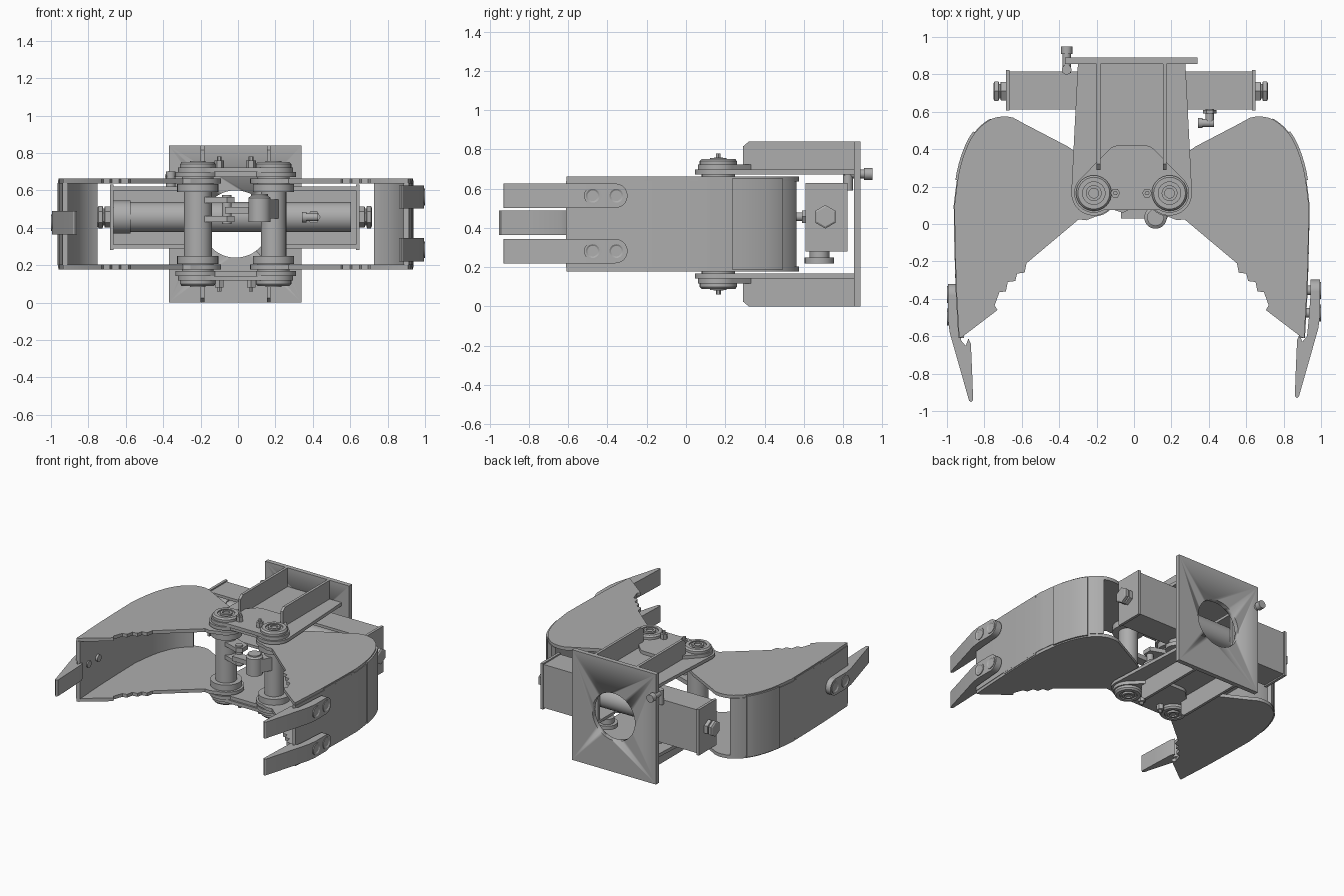
import bpy, bmesh, math
from mathutils import Vector, Matrix

if "Cube" in bpy.data.objects:
    bpy.data.objects.remove(bpy.data.objects["Cube"])

steel = bpy.data.materials.new("steel grey")
steel.diffuse_color = (0.42, 0.42, 0.42, 1)
steel.use_nodes = True
steel.node_tree.nodes["Principled BSDF"].inputs["Base Color"].default_value = steel.diffuse_color
MID = 0.42      # height of the symmetry plane
CX = -0.0125    # x of the mirror plane between the jaws
PINS = {"left": -0.215, "right": 0.19}
PY = 0.165


def finish(name, bm):
    bmesh.ops.recalc_face_normals(bm, faces=bm.faces)
    for f in bm.faces:
        f.smooth = True
    for e in bm.edges:
        e.smooth = len(e.link_faces) == 2 and e.calc_face_angle(0) < 0.5
    me = bpy.data.meshes.new(name)
    bm.to_mesh(me)
    bm.free()
    me.materials.append(steel)
    ob = bpy.data.objects.new(name, me)
    bpy.context.collection.objects.link(ob)
    return ob


def prism(name, pts, z0, z1):
    bm = bmesh.new()
    f = bm.faces.new([bm.verts.new((x, y, z0)) for x, y in pts])
    r = bmesh.ops.extrude_face_region(bm, geom=[f])
    vs = [v for v in r["geom"] if isinstance(v, bmesh.types.BMVert)]
    bmesh.ops.translate(bm, vec=(0, 0, z1 - z0), verts=vs)
    return finish(name, bm)


def box(name, x0, x1, y0, y1, z0, z1):
    return prism(name, [(x0, y0), (x1, y0), (x1, y1), (x0, y1)], z0, z1)


def lathe(name, prof, loc, axis="Z", n=32):
    """Closed solid of revolution; prof is (radius, height) along the axis."""
    bm = bmesh.new()
    rot = Vector((0, 0, 1)).rotation_difference(
        Vector({"X": (1, 0, 0), "Y": (0, 1, 0), "Z": (0, 0, 1), "-X": (-1, 0, 0), "-Z": (0, 0, -1)}[axis]))
    mat = Matrix.Translation(loc) @ rot.to_matrix().to_4x4()
    rings = []
    for r, h in prof:
        rings.append([bm.verts.new(mat @ Vector((r * math.cos(2 * math.pi * i / n),
                                                 r * math.sin(2 * math.pi * i / n), h))) for i in range(n)])
    for a, b in zip(rings, rings[1:]):
        for i in range(n):
            bm.faces.new((a[i], a[(i + 1) % n], b[(i + 1) % n], b[i]))
    bm.faces.new(rings[0])
    bm.faces.new(rings[-1])
    return finish(name, bm)


def cyl(name, loc, r, length, axis="Z", n=32):
    return lathe(name, [(r, 0), (r, length)], loc, axis, n)


def arc(cx, cy, r, a0, a1, n=14):
    return [(cx + r * math.cos(math.radians(a0 + (a1 - a0) * i / n)),
             cy + r * math.sin(math.radians(a0 + (a1 - a0) * i / n))) for i in range(n + 1)]


def spline(p, n=4):
    p = [Vector(q) for q in p]
    out = []
    for i in range(len(p) - 1):
        a, b, c, d = p[max(i - 1, 0)], p[i], p[i + 1], p[min(i + 2, len(p) - 1)]
        for k in range(n):
            t = k / n
            out.append(0.5 * (2 * b + (c - a) * t + (2 * a - 5 * b + 4 * c - d) * t * t
                              + (3 * b - a - 3 * c + d) * t ** 3))
    return [tuple(v) for v in out + [p[-1]]]


def both_z(fn, name, pts, z0, z1):
    """Part and its twin mirrored through the middle height."""
    fn("upper_" + name, pts, z0, z1)
    fn("lower_" + name, pts, 2 * MID - z1, 2 * MID - z0)


# Mounting plate with round opening
plate = box("mount_plate", -0.37, 0.34, 0.855, 0.89, 0, 0.84)
cutter = cyl("plate_hole_cutter", (CX, 0.8, MID), 0.18, 0.15, "Y", 48)
cutter.hide_render = True
cutter.hide_set(True)
mod = plate.modifiers.new("hole", "BOOLEAN")
mod.operation, mod.object, mod.solver = "DIFFERENCE", cutter, "EXACT"

# Frame side plates, pin reinforcement plates and ribs
L, R = PINS["left"], PINS["right"]
frame = [(0.275, 0.855), (-0.30, 0.855)] + arc(L, PY, 0.12, 176, 320) + arc(R, PY, 0.12, 220, 364)
both_z(prism, "frame_plate", frame, 0.672, 0.697)
pad = arc(CX + 0.07, 0.35, 0.07, 45, 90, 6) + arc(CX - 0.07, 0.35, 0.07, 90, 135, 6) \
    + arc(L, PY, 0.105, 140, 300) + arc(R, PY, 0.105, 240, 400)
both_z(prism, "pin_plate", pad, 0.697, 0.722)
for side, x in (("left", -0.19), ("right", 0.165)):
    for lvl, s in (("upper", 1), ("lower", -1)):
        bm = bmesh.new()
        prof = [(0.855, 0.27), (0.855, 0.42), (0.32, 0.42), (0.29, 0.395), (0.29, 0.27)]
        f = bm.faces.new([bm.verts.new((x - 0.01, y, MID + s * z)) for y, z in prof])
        r = bmesh.ops.extrude_face_region(bm, geom=[f])
        bmesh.ops.translate(bm, vec=(0.02, 0, 0), verts=[v for v in r["geom"] if isinstance(v, bmesh.types.BMVert)])
        finish(f"{lvl}_{side}_rib", bm)

# Hinge pins, sleeves, bushes and keeper bolts
for side, x in PINS.items():
    cyl(f"{side}_hinge_sleeve", (x, PY, 0.2), 0.075 if side == "left" else 0.068, 0.44)
    for lvl, ax in (("upper", "Z"), ("lower", "-Z")):
        nm = f"{lvl}_{side}_"
        lathe(nm + "hinge_bush", [(0.11, 0.17), (0.11, 0.215), (0.085, 0.215), (0.085, 0.277), (0.095, 0.277),
              (0.095, 0.32), (0.085, 0.332), (0.06, 0.332), (0.06, 0.322), (0.042, 0.322), (0.042, 0.336),
              (0.026, 0.336), (0.026, 0.326)], (x, PY, MID), ax)
        bx = -0.1 if side == "left" else 0.07
        lathe(nm + "keeper_bolt", [(0.026, 0.3), (0.026, 0.34), (0.013, 0.34), (0.013, 0.36)], (bx, PY, MID), ax, 6)

# Jaws: cheek plates with gripping steps, and curved back shell
back = spline([(0.62, 0.568), (0.67, 0.575), (0.74, 0.56), (0.81, 0.505), (0.865, 0.42), (0.91, 0.28), (0.935, 0.1)])
tip = [(0.932, -0.1), (0.925, -0.35), (0.91, -0.61)]
steps = [(0.895, -0.605), (0.705, -0.46), (0.72, -0.435), (0.695, -0.365), (0.66, -0.36), (0.65, -0.31), (0.61, -0.305),
         (0.60, -0.265), (0.56, -0.26), (0.55, -0.21), (0.27, 0.025), (0.23, 0.02)]
cheek = [(0.33, 0.415), (0.56, 0.535)] + back + tip + steps + arc(R, PY, 0.125, 265, 130)
outer = [p for p in back if p[0] > 0.73] + tip


def offset(path, d):
    out = []
    for i, p in enumerate(path):
        a, b = Vector(path[max(i - 1, 0)]), Vector(path[min(i + 1, len(path) - 1)])
        t = (b - a).normalized()
        out.append((p[0] + t.y * d, p[1] - t.x * d))
    return out


shell = offset(outer, -0.004) + offset(outer, 0.026)[::-1]
wear = [p for p in offset(back, -0.012) if 0.22 < p[1] < 0.5 and p[0] > 0.7]
wear = wear + offset(wear, 0.012)[::-1]
lip = [(0.938, 0.06), (0.936, -0.1), (0.93, -0.29), (0.92, -0.29), (0.92, 0.06)]
for side in PINS:
    m = (lambda p: p) if side == "right" else (lambda p: [(2 * CX - x, y) for x, y in p])
    both_z(prism, side + "_jaw_cheek", m(cheek), 0.637, 0.662)
    prism(side + "_jaw_shell", m(shell), 0.2, 0.64)
    prism(side + "_jaw_wear_strip", m(wear), 0.187, 0.653)
    prism(side + "_jaw_side_plate", m(lip), 0.187, 0.653)

# Bolted teeth: two on the right jaw, one on the left
tooth = [(0.995, -0.36), (0.995, -0.49), (0.985, -0.56), (0.882, -0.922), (0.872, -0.931), (0.86, -0.92),
         (0.865, -0.78), (0.872, -0.62), (0.885, -0.59), (0.9, -0.63), (0.925, -0.6), (0.935, -0.5), (0.945, -0.36)]
for nm, s, z, dy in (("right_upper", 1, 0.564, 0), ("right_lower", 1, 0.282, 0), ("left_middle", -1, 0.427, -0.022)):
    ax = "X" if s > 0 else "-X"
    prism(nm + "_tooth", [(s * x, y + dy) for x, y in tooth], z - 0.062, z + 0.062)
    cyl(nm + "_tooth_heel", (s * 0.945, -0.36 + dy, z), 0.062, 0.05, ax)
    for k, y in enumerate((-0.355, -0.475)):
        lathe(f"{nm}_tooth_bolt_{k + 1}", [(0.025, -0.09), (0.025, -0.02), (0.045, -0.02), (0.045, 0.005), (0.035, 0.005), (0.027, 0.0)],
              (s * 0.995, y + dy, z), ax, 24)

# Cylinder housing: two channels open to the front, end plates outside
CY, CZ = 0.71, 0.457
for side, x0, x1, e in (("left", -0.685, -0.2, -0.685), ("right", 0.17, 0.65, 0.63)):
    box(side + "_housing_back", x0, x1, 0.795, 0.815, 0.29, 0.62)
    box(side + "_housing_top", x0, x1, 0.612, 0.815, 0.6, 0.62)
    box(side + "_housing_bottom", x0, x1, 0.612, 0.815, 0.29, 0.31)
    box(side + "_housing_end", e, e + 0.02, 0.608, 0.824, 0.28, 0.63)

# Hydraulic cylinder with end nuts
lathe("hydraulic_cylinder", [(0.088, -0.67), (0.088, -0.575), (0.08, -0.575), (0.08, 0.605)], (0, CY, CZ), "X", 40)
for side, x, ax in (("left", -0.685, "-X"), ("right", 0.65, "X")):
    lathe(side + "_end_nut", [(0.057, 0), (0.057, 0.027), (0.045, 0.03), (0.045, 0.036), (0.06, 0.039),
                              (0.06, 0.06), (0.05, 0.066)], (x, CY, CZ), ax, 6)

# Trunnion pins under the housing
for side, x in PINS.items():
    lathe(side + "_trunnion", [(0.075, 0), (0.075, 0.03), (0.05, 0.03), (0.05, 0.07)], (x, 0.68, 0.22))

# Hose fittings
cyl("front_fitting_stem", (0.405, 0.54, CZ), 0.022, 0.1, "Y", 16)
cyl("front_fitting_nut", (0.405, 0.59, CZ), 0.036, 0.02, "Y", 6)
cyl("front_fitting_elbow", (0.36, 0.54, CZ), 0.022, 0.068, "X", 16)
cyl("front_fitting_cap", (0.342, 0.54, CZ), 0.028, 0.025, "X", 16)
lathe("rear_fitting", [(0.022, 0), (0.022, 0.1), (0.03, 0.1), (0.03, 0.142)], (-0.36, 0.808, 0.675), "Y", 16)
cyl("rear_fitting_drop", (-0.36, 0.825, 0.59), 0.026, 0.11, "Z", 16)

# Synchronising link between the jaws
for k, z in enumerate((0.432, 0.532)):
    prism(f"left_link_ear_{k + 1}", [(L, 0.11), (-0.06, 0.06), (-0.02, 0.08), (-0.02, 0.15), (L, 0.22)], z, z + 0.032)
cyl("left_link_pin", (-0.06, 0.1, 0.42), 0.025, 0.155)
box("link_bar", -0.07, 0.12, 0.03, 0.1, 0.475, 0.51)
lathe("right_link_sleeve", [(0.06, 0), (0.06, 0.13), (0.045, 0.14), (0.045, 0.15), (0.025, 0.15)], (0.115, 0.035, 0.43))
prism("right_link_ear", [(0.07, 0.0), (0.16, 0.0), (0.25, 0.165), (0.13, 0.165)], 0.45, 0.55)
